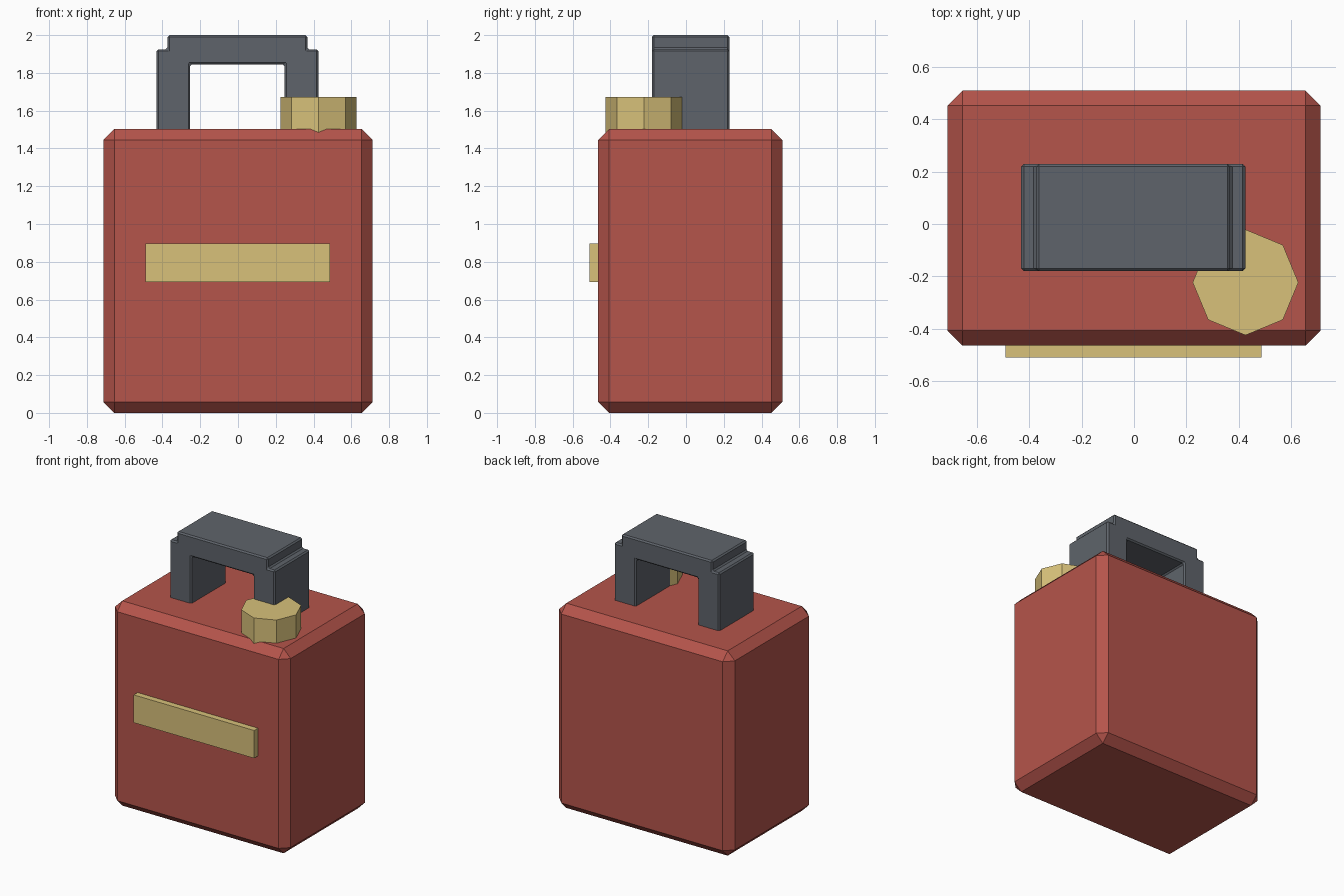
import bpy
import bmesh
from math import tau, cos, sin

cube = bpy.data.objects.get("Cube")
if cube:
    bpy.data.objects.remove(cube, do_unlink=True)


def material(name, rgb):
    mat = bpy.data.materials.new(name)
    mat.use_nodes = True
    mat.diffuse_color = (*rgb, 1)
    mat.node_tree.nodes["Principled BSDF"].inputs["Base Color"].default_value = (*rgb, 1)
    return mat


def prism(name, outline, low, high, mat, bevel=0, upright=False):
    """Extrude an (x, z) outline along y, or an (x, y) outline along z."""
    bm = bmesh.new()
    points = [(a, b, low) if upright else (a, low, b) for a, b in outline]
    face = bm.faces.new([bm.verts.new(p) for p in points])
    grown = bmesh.ops.extrude_face_region(bm, geom=[face])
    shift = (0, 0, high - low) if upright else (0, high - low, 0)
    verts = [g for g in grown["geom"] if isinstance(g, bmesh.types.BMVert)]
    bmesh.ops.translate(bm, verts=verts, vec=shift)
    bmesh.ops.recalc_face_normals(bm, faces=bm.faces)
    mesh = bpy.data.meshes.new(name)
    bm.to_mesh(mesh)
    bm.free()
    mesh.materials.append(mat)
    obj = bpy.data.objects.new(name, mesh)
    bpy.context.collection.objects.link(obj)
    if bevel:
        mod = obj.modifiers.new("chamfer", "BEVEL")
        mod.width = bevel
        mod.segments = 1
    return obj


def rectangle(x0, x1, z0, z1):
    return [(x0, z0), (x1, z0), (x1, z1), (x0, z1)]


red = material("red paint", (0.462, 0.089, 0.070))
gold = material("brass", (0.686, 0.533, 0.195))
grey = material("dark grey", (0.114, 0.127, 0.147))

# Chamfered can body
prism("can_body", rectangle(-0.713, 0.713, 0, 1.503), -0.465, 0.51, red, bevel=0.058)

# Stepped carrying handle: right half outline, mirrored
half = [(0.25, 1.845), (0.25, 1.48), (0.428, 1.48), (0.428, 1.925), (0.37, 1.925), (0.37, 2.0)]
outline = half + [(-x, z) for x, z in reversed(half)]
handle = prism("handle", outline, -0.18, 0.229, grey, bevel=0.01)
handle.location.x = -0.003

# Eight-sided filler cap
octagon = [(0.426 + 0.202 * cos(tau * i / 8), -0.223 + 0.202 * sin(tau * i / 8)) for i in range(8)]
prism("filler_cap", octagon, 1.45, 1.673, gold, upright=True)

# Front label plate
prism("front_plate", rectangle(-0.49, 0.488, 0.692, 0.896), -0.51, -0.44, gold)
